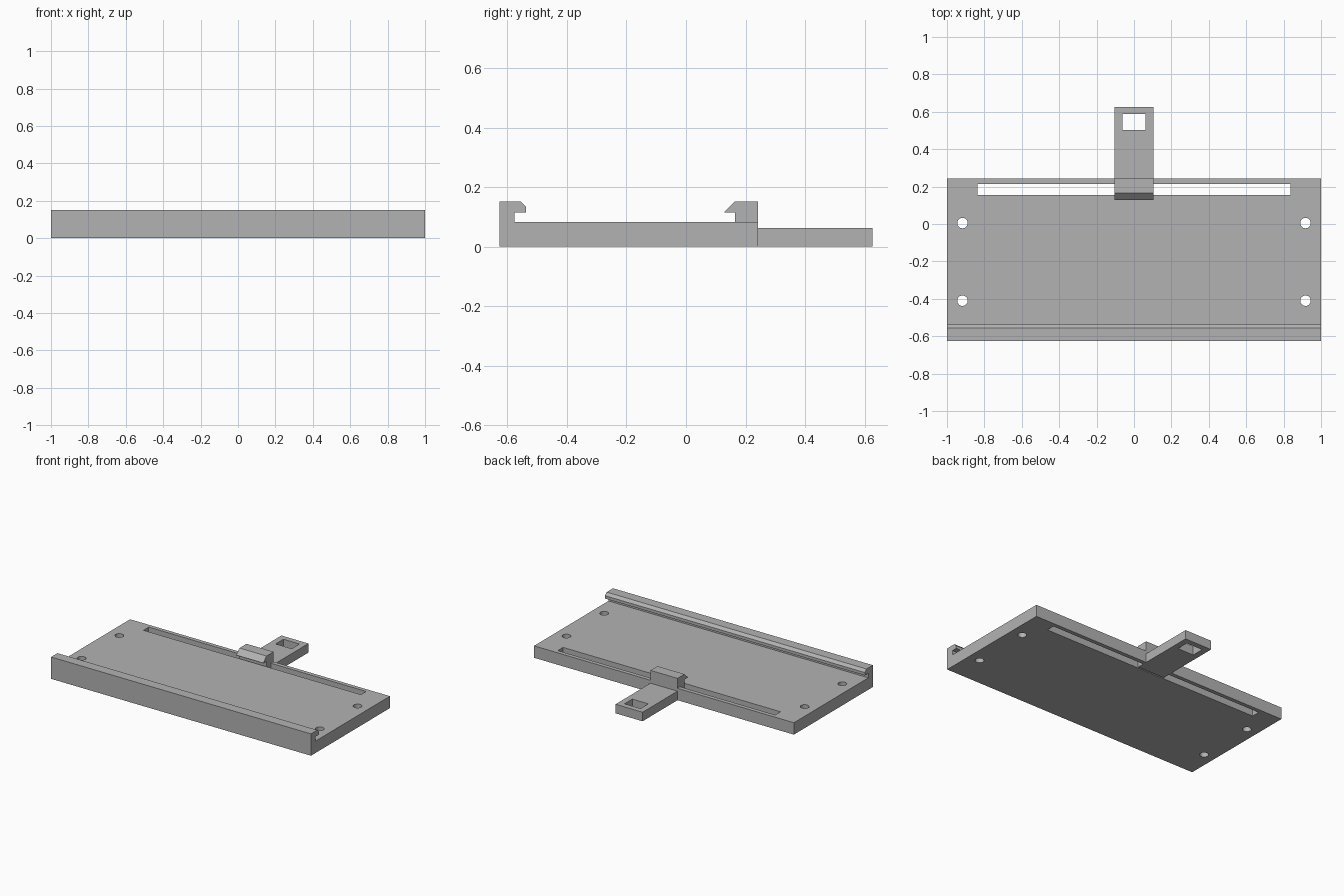
import bpy
import bmesh
from mathutils import Matrix, Vector

default = bpy.data.objects.get("Cube")
if default:
    bpy.data.objects.remove(default, do_unlink=True)

# Single plain grey finish
grey = bpy.data.materials.new("grey plastic")
grey.use_nodes = True
colour = (0.45, 0.45, 0.45, 1)
grey.diffuse_color = colour
grey.node_tree.nodes["Principled BSDF"].inputs["Base Color"].default_value = colour


def finish(bm, name):
    bmesh.ops.recalc_face_normals(bm, faces=bm.faces)
    mesh = bpy.data.meshes.new(name)
    bm.to_mesh(mesh)
    bm.free()
    mesh.materials.append(grey)
    obj = bpy.data.objects.new(name, mesh)
    bpy.context.collection.objects.link(obj)
    return obj


def extrude_profile(name, profile, half_width):
    """Sweep a (y, z) side profile across x."""
    bm = bmesh.new()
    face = bm.faces.new([bm.verts.new((-half_width, y, z)) for y, z in profile])
    side = bmesh.ops.extrude_face_region(bm, geom=[face])["geom"]
    moved = [v for v in side if isinstance(v, bmesh.types.BMVert)]
    bmesh.ops.translate(bm, verts=moved, vec=Vector((2 * half_width, 0, 0)))
    return finish(bm, name)


def box(name, half_width, y0, y1):
    """Tall box used for cutting straight through."""
    return extrude_profile(name, [(y0, -1), (y1, -1), (y1, 1), (y0, 1)], half_width)


def cylinder(name, x, y, radius):
    bm = bmesh.new()
    bmesh.ops.create_cone(bm, cap_ends=True, segments=32, radius1=radius,
                          radius2=radius, depth=2,
                          matrix=Matrix.Translation((x, y, 0)))
    return finish(bm, name)


def cut(target, cutter):
    cutter.hide_render = True
    mod = target.modifiers.new("cut", "BOOLEAN")
    mod.operation = "DIFFERENCE"
    mod.solver = "EXACT"
    mod.object = cutter
    bpy.context.view_layer.objects.active = target
    bpy.ops.object.modifier_apply(modifier=mod.name)
    bpy.data.objects.remove(cutter, do_unlink=True)


FRONT, BACK, END = -0.626, 0.242, 0.626
TOP, DECK, LIP, TONGUE = 0.152, 0.083, 0.114, 0.063
CLIP_HALF, POST = 0.104, 0.165

# Base plate with the hooked rail along its front edge
plate = extrude_profile("base_plate", [
    (FRONT, 0), (BACK, 0), (BACK, DECK), (-0.576, DECK), (-0.576, LIP),
    (-0.538, LIP), (-0.538, 0.134), (-0.556, TOP), (FRONT, TOP)], 1.0)

# Long slot, notch for the clip, and four screw holes
cut(plate, box("slot_cutter", 0.837, 0.156, 0.214))
cut(plate, box("notch_cutter", CLIP_HALF, POST, 0.4))
for x in (-0.917, 0.917):
    for y in (-0.41, 0.005):
        cut(plate, cylinder("screw_hole_cutter", x, y, 0.028))

# Spring clip with chamfered hook and pull tongue
clip = extrude_profile("spring_clip", [
    (POST, 0), (END, 0), (END, TONGUE), (BACK, TONGUE), (BACK, TOP),
    (POST, TOP), (0.129, 0.117), (0.129, LIP), (POST, LIP)], CLIP_HALF)
cut(clip, box("tongue_window_cutter", 0.062, 0.502, 0.588))
